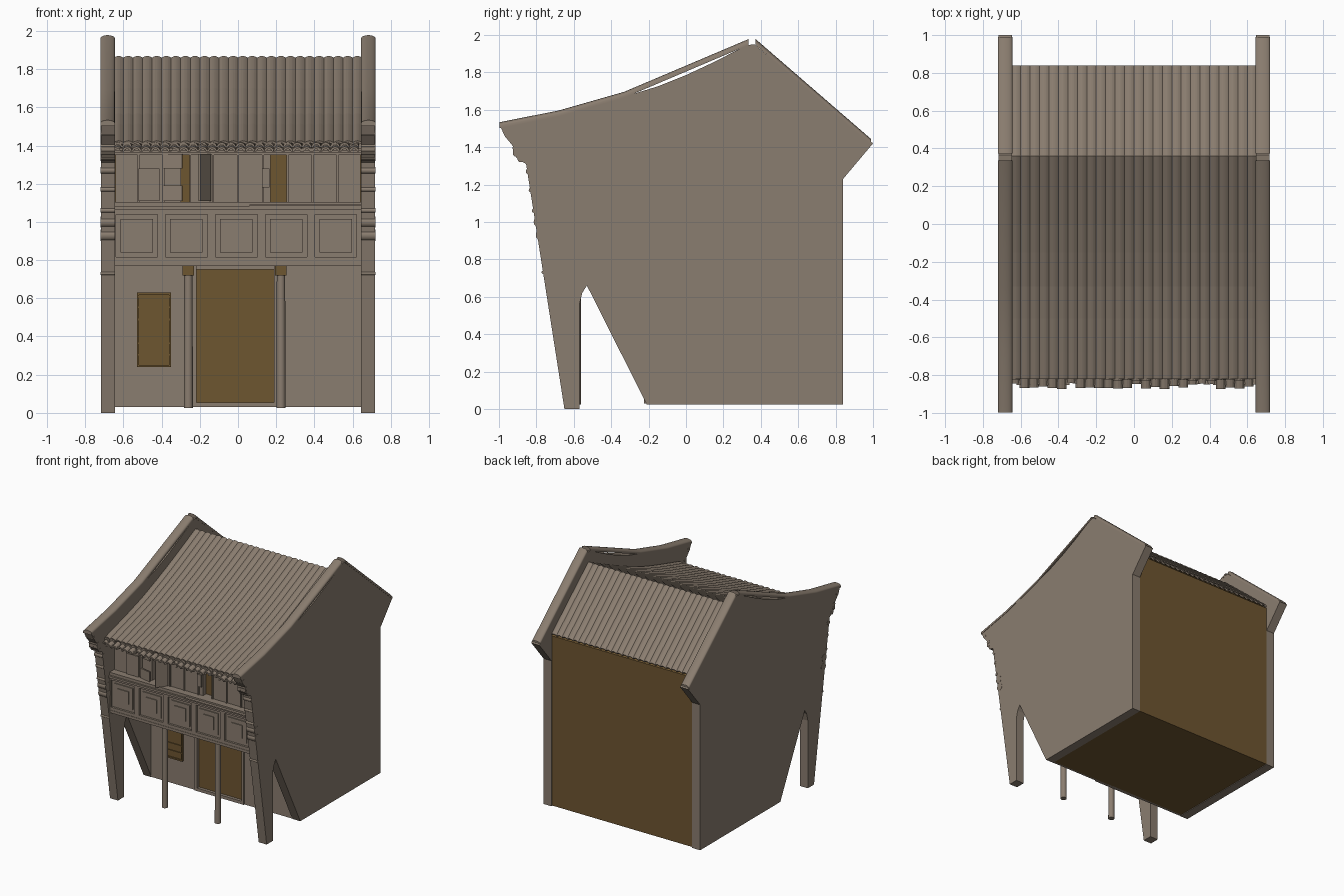
import bpy, bmesh, math, random
from mathutils import Matrix, Vector

if "Cube" in bpy.data.objects:
    bpy.data.objects.remove(bpy.data.objects["Cube"])

random.seed(4)


def mat(name, rgb):
    m = bpy.data.materials.new(name)
    m.diffuse_color = (*rgb, 1)
    m.use_nodes = True
    m.node_tree.nodes["Principled BSDF"].inputs["Base Color"].default_value = m.diffuse_color
    return m


TAUPE = mat("taupe plaster", (0.255, 0.205, 0.16))
BROWN = mat("dark ochre wood", (0.155, 0.092, 0.03))


def finish(name, bm, material, smooth=False):
    bmesh.ops.recalc_face_normals(bm, faces=bm.faces)
    me = bpy.data.meshes.new(name)
    bm.to_mesh(me)
    bm.free()
    me.materials.append(material)
    ob = bpy.data.objects.new(name, me)
    bpy.context.collection.objects.link(ob)
    if smooth:
        bpy.ops.object.select_all(action='DESELECT')
        ob.select_set(True)
        bpy.context.view_layer.objects.active = ob
        bpy.ops.object.shade_smooth_by_angle(angle=math.radians(35))
    return ob


def add_box(bm, x0, x1, y0, y1, z0, z1):
    m = Matrix.Translation(((x0 + x1) / 2, (y0 + y1) / 2, (z0 + z1) / 2))
    bmesh.ops.create_cube(bm, size=1, matrix=m @ Matrix.Diagonal((x1 - x0, y1 - y0, z1 - z0, 1)))


def boxes(name, material, *dims):
    bm = bmesh.new()
    for d in dims:
        add_box(bm, *d)
    return finish(name, bm, material)


def prism(name, pts, x0, x1, material):
    """Extrude a y,z outline along x."""
    bm = bmesh.new()
    f = bm.faces.new([bm.verts.new((x0, y, z)) for y, z in pts])
    ext = bmesh.ops.extrude_face_region(bm, geom=[f])
    bmesh.ops.translate(bm, vec=(x1 - x0, 0, 0),
                        verts=[v for v in ext['geom'] if isinstance(v, bmesh.types.BMVert)])
    return finish(name, bm, material)


def loft(bm, rings, closed=True):
    rows = [[bm.verts.new(p) for p in r] for r in rings]
    n = len(rows[0])
    for a, b in zip(rows, rows[1:]):
        for i in range(n if closed else n - 1):
            j = (i + 1) % n
            bm.faces.new((a[i], a[j], b[j], b[i]))
    if closed:
        bm.faces.new(rows[0])
        bm.faces.new(rows[-1])


# gable side walls with arched front leg and corbelled eave
gable = [(-.65, 0), (-.57, 0), (-.57, .56), (-.555, .62), (-.53, .66), (-.21, .025), (.84, .025),
         (.84, 1.23), (1.0, 1.42), (.365, 1.95), (.325, 1.945), (.15, 1.855), (0, 1.785),
         (-.15, 1.725), (-.33, 1.67), (-.68, 1.57), (-.99, 1.505), (-.97, 1.46), (-.925, 1.405),
         (-.925, 1.37), (-.9, 1.335), (-.855, 1.31)]
cap_front = [(-.997, 1.505), (-.68, 1.568), (-.33, 1.668), (.335, 1.95)]
cap_back = [(.372, 1.95), (.99, 1.415)]
for side, s in (("left", -1), ("right", 1)):
    prism(side + "_gable_wall", gable, s * .645, s * .718, TAUPE)
    # rounded coping strips
    for part, path in (("front", cap_front), ("back", cap_back)):
        bm = bmesh.new()
        rings = []
        for y, z in path:
            sec = [(s * .6825 + .0385 * math.cos(a), y, z + .01 + .018 * math.sin(a))
                   for a in [math.pi * k / 8 for k in range(9)]]
            rings.append([(s * .6825 + .0385, y, z - .004)] + sec + [(s * .6825 - .0385, y, z - .004)])
        loft(bm, rings)
        finish(f"{side}_{part}_coping", bm, TAUPE, True)
    # mouldings across the front edge of the wall
    bm = bmesh.new()
    for z, r in ((.73, .008), (.93, .03), (1.0, .03), (1.06, .012), (1.17, .012), (1.27, .018)):
        y = -.65 - .205 * z / 1.31 + r - .008
        m = Matrix.Translation((s * .6815, y, z)) @ Matrix.Rotation(math.pi / 2, 4, 'Y')
        bmesh.ops.create_cone(bm, cap_ends=True, segments=14, radius1=r, radius2=r, depth=.076, matrix=m)
    for y, z in ((-.885, 1.335), (-.91, 1.365), (-.912, 1.395), (-.955, 1.465)):
        m = Matrix.Translation((s * .6815, y, z)) @ Matrix.Rotation(math.pi / 2, 4, 'Y')
        bmesh.ops.create_cone(bm, cap_ends=True, segments=10, radius1=.016, radius2=.016, depth=.076, matrix=m)
    finish(side + "_wall_mouldings", bm, TAUPE, True)

# wooden core seen through the openings, at the back and below
core = [(-.2, .03), (.835, .03), (.835, 1.435), (.36, 1.83), (0, 1.68), (-.33, 1.54),
        (-.66, 1.43), (-.66, .79), (-.2, .78)]
prism("inner_core", core, -.645, .645, BROWN)

# corrugated roof
roof_path = [(-.82, 1.418), (-.68, 1.457), (-.5, 1.508), (-.33, 1.562), (-.15, 1.632), (0, 1.695),
             (.18, 1.777), (.36, 1.862), (.6, 1.658), (.84, 1.452)]
bm = bmesh.new()
N = 26
rings = []
for y, z in roof_path:
    rings.append([(-.65 + 1.3 * i / (N * 6), y, z + .009 * abs(math.sin(math.pi * i / 6)) - .002)
                  for i in range(N * 6 + 1)])
loft(bm, rings, False)
roof = finish("corrugated_roof", bm, TAUPE)
mod = roof.modifiers.new("thickness", 'SOLIDIFY')
mod.thickness = .012
mod.offset = -1

# uneven eave tiles in two courses
bm = bmesh.new()
for i in range(26):
    cx = -.63 + i * .0495
    for y0, y1, zt in ((-.868, -.80, 1.398), (-.825, -.757, 1.42)):
        j = random.uniform(-.006, .01)
        if random.random() < .12:
            j += .025
        rings = []
        for y, dz in ((y0 + j, -.012), (y1 + j, 0)):
            arc = [math.pi * k / 6 for k in range(7)]
            outer = [(cx + .026 * math.cos(a), y, zt + dz - .018 + .026 * math.sin(a)) for a in arc]
            inner = [(cx + .016 * math.cos(a), y, zt + dz - .018 + .014 * math.sin(a)) for a in reversed(arc)]
            rings.append(outer + inner)
        loft(bm, rings)
    add_box(bm, cx + .008, cx + .042, -.845 + random.uniform(-.01, .01), -.74, 1.373, 1.386)
finish("eave_tiles", bm, TAUPE)
boxes("eave_board", TAUPE, (-.645, .645, -.80, -.66, 1.36, 1.375), (-.645, .645, -.72, -.66, 1.36, 1.435))

# ground floor front wall with door opening
boxes("lower_front_wall", TAUPE, (-.645, -.22, -.215, -.195, .03, .78), (.19, .645, -.215, -.195, .03, .78),
      (-.22, .19, -.215, -.195, .75, .78), (-.22, .19, -.225, -.195, .03, .055))
boxes("door_jambs", TAUPE, (-.24, -.218, -.225, -.2, .03, .77), (.188, .21, -.225, -.2, .03, .77))

# ground floor shutter window
boxes("lower_window", BROWN, (-.53, -.35, -.222, -.21, .24, .63))
boxes("lower_window_frame", BROWN, (-.53, -.518, -.232, -.21, .24, .63), (-.362, -.35, -.232, -.21, .24, .63),
      (-.518, -.362, -.232, -.21, .24, .252), (-.518, -.362, -.232, -.21, .618, .63),
      *[(-.518, -.362, -.229, -.21, z, z + .008) for z in (.3, .36, .485, .55, .605)])

# jetty posts with wooden capitals
for side, x in (("left", -.26), ("right", .225)):
    bm = bmesh.new()
    bmesh.ops.create_cone(bm, cap_ends=True, segments=16, radius1=.024, radius2=.022, depth=.70,
                          matrix=Matrix.Translation((x, -.585, .375)))
    finish(side + "_post", bm, TAUPE, True)
    boxes(side + "_capital", BROWN, (x - .03, x + .03, -.615, -.555, .72, .768))

# upper storey floor and balcony panelling
boxes("jetty_floor", TAUPE, (-.645, .645, -.755, -.2, .768, .79))
bm = bmesh.new()
add_box(bm, -.645, .645, -.735, -.66, .78, 1.07)
add_box(bm, -.645, .645, -.752, -.73, .78, .815)
add_box(bm, -.645, .645, -.752, -.73, 1.04, 1.07)
xs = [-.53, -.27, -.008, .252, .512]
edges = [-.645] + [v for x in xs for v in (x - .109, x + .109)] + [.645]
for a, b in zip(edges[::2], edges[1::2]):
    add_box(bm, a, b, -.752, -.73, .815, 1.04)
for x in xs:
    add_box(bm, x - .085, x + .085, -.743, -.73, .839, 1.016)
    add_box(bm, x - .05, x + .05, -.75, -.73, .874, .981)
finish("balcony_panels", bm, TAUPE)
boxes("window_sill", TAUPE, (-.645, .645, -.775, -.66, 1.065, 1.082), (-.645, .645, -.76, -.66, 1.082, 1.105),
      (.06, .645, -.785, -.66, 1.082, 1.092))

# upper window panels, two of them left open
bm = bmesh.new()
bounds = [-.645, -.52, -.39, -.295, -.25, -.13, 0, .13, .172, .26, .39, .52, .645]
for i, (a, b) in enumerate(zip(bounds, bounds[1:])):
    if i in (3, 8):
        continue
    add_box(bm, a + .003, b - .003, -.70, -.66, 1.1, 1.36)
for x in (-.52, -.39, -.25, -.13, 0, .13, .26, .39, .52):
    add_box(bm, x - .005, x + .005, -.71, -.66, 1.1, 1.36)
add_box(bm, -.645, .645, -.715, -.66, 1.35, 1.365)
finish("upper_window_panels", bm, TAUPE)

# swung and raised shutters
bm = bmesh.new()
for x, z0, z1, w, ang in ((-.52, 1.11, 1.28, .11, 0), (-.39, 1.11, 1.19, .10, -12), (-.39, 1.28, 1.355, .10, -12),
                          (-.145, 1.11, 1.355, .10, -125), (.165, 1.18, 1.28, .04, 180)):
    before = set(bm.verts)
    add_box(bm, 0, w, -.006, .006, z0, z1)
    new = [v for v in bm.verts if v not in before]
    bmesh.ops.transform(bm, verts=new, matrix=Matrix.Translation(Vector((x, -.712, 0)))
                        @ Matrix.Rotation(math.radians(ang), 4, 'Z'))
finish("open_shutters", bm, TAUPE)
